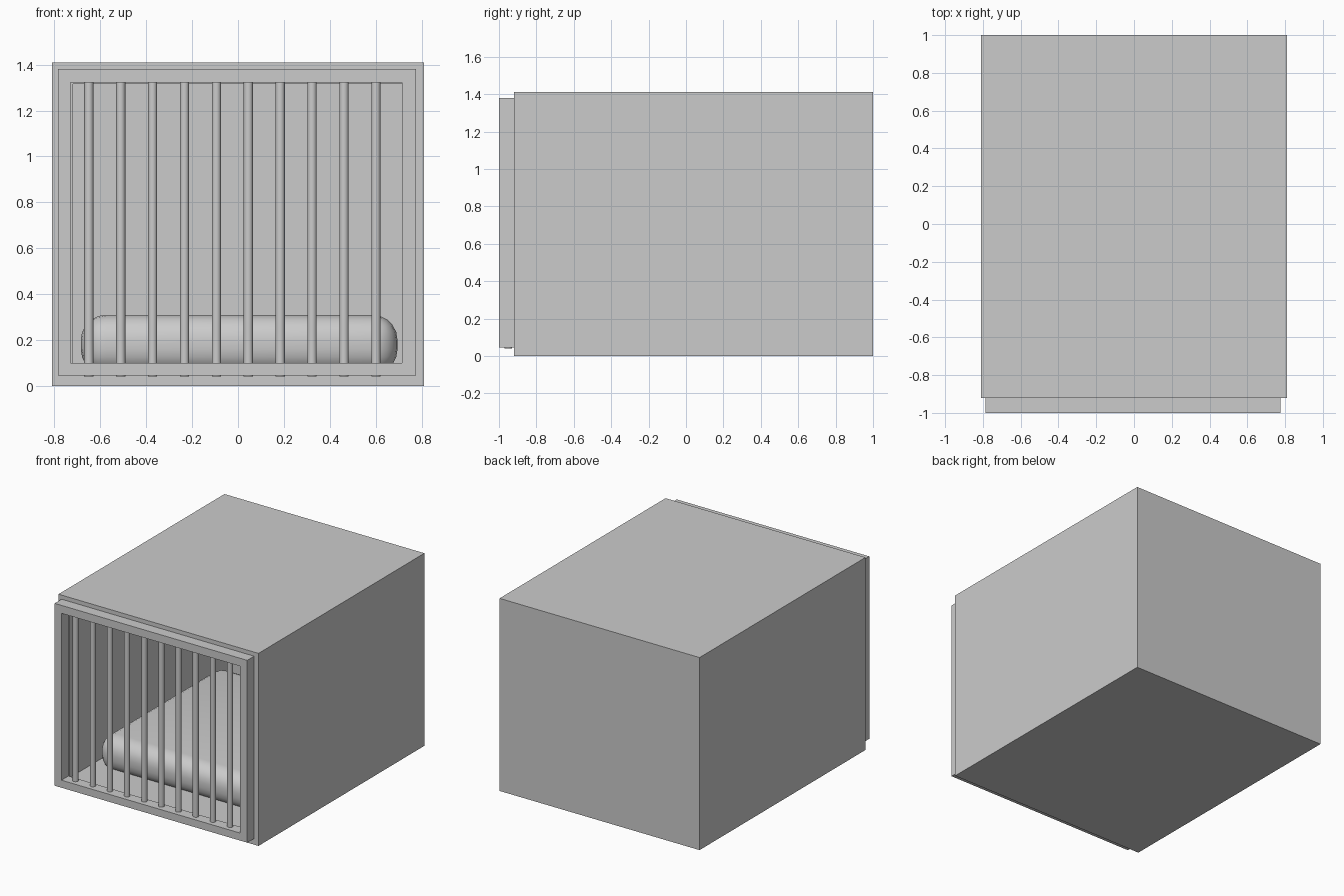
import bpy, bmesh

if "Cube" in bpy.data.objects:
    bpy.data.objects.remove(bpy.data.objects["Cube"])


def finish(name, bm, smooth=False):
    bmesh.ops.recalc_face_normals(bm, faces=bm.faces)
    for f in bm.faces:
        f.smooth = smooth
    mesh = bpy.data.meshes.new(name)
    bm.to_mesh(mesh)
    bm.free()
    ob = bpy.data.objects.new(name, mesh)
    bpy.context.collection.objects.link(ob)
    return ob


def hollow(name, outer, inner, front, back, inner_back, capped):
    """Rectangular shell open to -y; outer and inner are (x0, x1, z0, z1)."""
    bm = bmesh.new()

    def loop(rect, y):
        x0, x1, z0, z1 = rect
        return [bm.verts.new((x, y, z))
                for x, z in ((x0, z0), (x1, z0), (x1, z1), (x0, z1))]

    loops = [loop(outer, back), loop(outer, front),
             loop(inner, front), loop(inner, inner_back)]
    pairs = list(zip(loops, loops[1:]))
    if capped:
        bm.faces.new(loops[0])
        bm.faces.new(loops[3])
    else:
        pairs.append((loops[3], loops[0]))
    for a, b in pairs:
        for i in range(4):
            j = (i + 1) % 4
            bm.faces.new((a[i], a[j], b[j], b[i]))
    return finish(name, bm)


# Kennel body: thick-walled box open at the front
hollow("cage_body", (-0.81, 0.81, 0, 1.41), (-0.72, 0.72, 0.09, 1.315),
       -0.92, 1.0, 0.91, True)

# Door frame standing proud of the front
hollow("door_frame", (-0.785, 0.775, 0.045, 1.38), (-0.73, 0.715, 0.10, 1.322),
       -1.0, -0.92, -0.92, False)

# Row of round vertical bars
BAR_BOTTOM, BAR_TOP = 0.041, 1.36
for i in range(10):
    bpy.ops.mesh.primitive_cylinder_add(
        vertices=20, radius=0.02, depth=BAR_TOP - BAR_BOTTOM,
        location=(-0.65 + i * 0.139, -0.95, (BAR_BOTTOM + BAR_TOP) / 2))
    bar = bpy.context.object
    bar.name = f"door_bar_{i + 1}"
    bpy.ops.object.shade_smooth_by_angle()

# Rounded cushion on the floor, sunk slightly into it
bm = bmesh.new()
bmesh.ops.create_cube(bm, size=1)
bmesh.ops.scale(bm, vec=(1.38, 1.42, 0.26), verts=bm.verts)
bmesh.ops.translate(bm, vec=(0.005, 0.04, 0.18), verts=bm.verts)
bmesh.ops.bevel(bm, geom=bm.edges[:], offset=0.11, segments=5,
                profile=0.5, affect='EDGES', clamp_overlap=True)
finish("cushion", bm, smooth=True)
